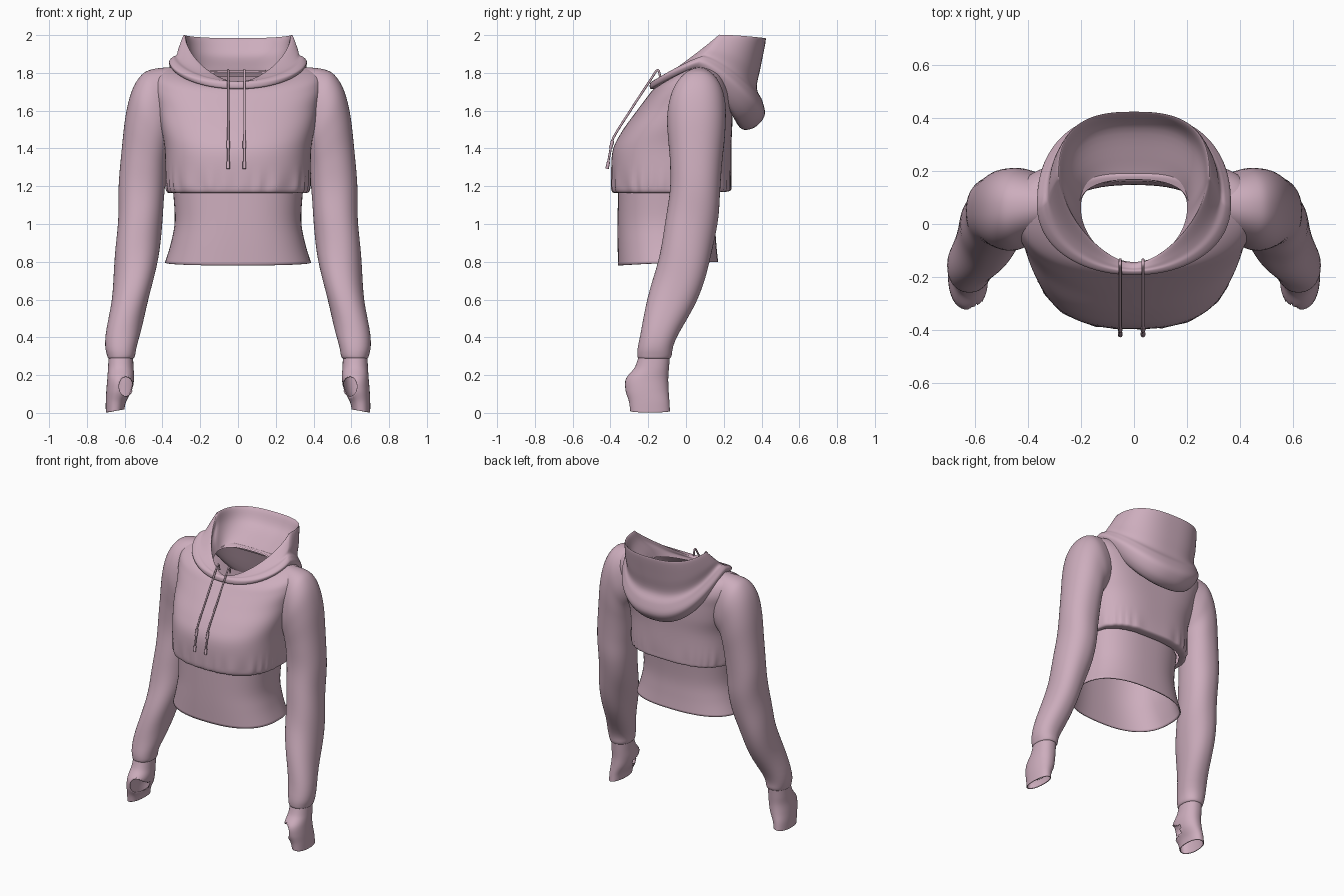
import bpy, bmesh
from math import sin, cos, pi, radians

cube = bpy.data.objects.get("Cube")
if cube:
    bpy.data.objects.remove(cube)

# One fabric colour for the whole garment
COLOUR = (0.61, 0.42, 0.51, 1)
fabric = bpy.data.materials.new("mauve_fabric")
fabric.use_nodes = True
fabric.diffuse_color = COLOUR
bsdf = next(n for n in fabric.node_tree.nodes if n.type == 'BSDF_PRINCIPLED')
bsdf.inputs["Base Color"].default_value = COLOUR
bsdf.inputs["Roughness"].default_value = 0.8


def spline(rows, steps):
    """Smoothly interpolate rows of parameters."""
    out = []
    last = len(rows) - 1
    for i in range(last):
        a, b, c, d = (rows[max(0, min(last, i + k))] for k in (-1, 0, 1, 2))
        for s in range(steps):
            t = s / steps
            out.append([q + 0.5 * t * (r - p + t * (2*p - 5*q + 4*r - u + t * (3*(q - r) + u - p)))
                        for p, q, r, u in zip(a, b, c, d)])
    return out + [list(rows[-1])]


def power(v, p):
    return abs(v) ** p * (1 if v >= 0 else -1)


def body_ring(row, t):
    """Row: half width, front y, side y, back y, front z, side z, back z, front and back squareness."""
    hx, yf, ys, yb, zf, zs, zb, pf, pb = row
    c = cos(t)
    ye, ze, p = (yf, zf, pf) if c > 0 else (yb, zb, pb)
    k = abs(c)
    return (hx * power(sin(t), p), ys + (ye - ys) * k ** p, zs + (ze - zs) * k ** 1.2)


def arm_ring(row, t):
    """Row: inner x, inner z, outer x, outer z, front y, back y."""
    xi, zi, xo, zo, yf, yb = row
    s = 0.5 + 0.5 * power(sin(t), 0.9)
    y = (yf + yb) / 2 - (yb - yf) / 2 * power(cos(t), 0.9)
    return (xi + (xo - xi) * s, y, zi + (zo - zi) * s)


def finish(obj, thickness=0, mirrored=False):
    me = obj.data
    me.materials.append(fabric)
    me.polygons.foreach_set("use_smooth", [True] * len(me.polygons))
    me.set_sharp_from_angle(angle=radians(50))
    if thickness:
        m = obj.modifiers.new("thickness", 'SOLIDIFY')
        m.thickness = thickness
        m.offset = -1
    if mirrored:
        obj.modifiers.new("mirror", 'MIRROR').use_mirror_merge = False


def loft(name, rows, ring, steps=5, segs=64, edit=None, fold=None, **kw):
    """Skin rings listed from bottom to top."""
    bm = bmesh.new()
    rings = []
    for row in spline(rows, steps):
        loop = []
        for j in range(segs):
            t = 2 * pi * j / segs
            x, y, z = ring(row, t)
            if fold:
                x, y, z = fold(x, y, z, t)
            loop.append(bm.verts.new((x, y, z)))
        rings.append(loop)
    for a, b in zip(rings, rings[1:]):
        for j in range(segs):
            k = (j + 1) % segs
            bm.faces.new((a[j], a[k], b[k], b[j]))
    if edit:
        edit(bm)
    me = bpy.data.meshes.new(name)
    bm.to_mesh(me)
    bm.free()
    obj = bpy.data.objects.new(name, me)
    bpy.context.collection.objects.link(obj)
    finish(obj, **kw)
    return obj


# Ribbed waistband, open at the bottom
loft("waistband", [
    (.387, -.36, -.08, .17, .78, .795, .80, .8, .8),
    (.355, -.362, -.09, .16, .9, .9, .9, .8, .8),
    (.335, -.362, -.09, .155, 1.02, 1.02, 1.02, .8, .8),
    (.345, -.36, -.08, .17, 1.19, 1.19, 1.19, .8, .8),
], body_ring, thickness=0.008)


# Cropped bodice with a gathered hem, running up to the neckline
def gathers(x, y, z, t):
    k = max(0, 1 - abs(z - 1.2) / 0.1) * 0.012 * sin(26 * t + 3 * sin(5 * t))
    return x * (1 + k), y * (1 + k), z


loft("bodice", [
    (.342, -.355, -.07, .18, 1.172, 1.172, 1.172, .8, .7),
    (.372, -.386, -.06, .232, 1.168, 1.168, 1.175, .8, .7),
    (.383, -.395, -.06, .24, 1.22, 1.22, 1.22, .8, .7),
    (.388, -.39, -.05, .24, 1.38, 1.4, 1.4, .8, .7),
    (.41, -.345, -.02, .245, 1.48, 1.52, 1.52, .82, .65),
    (.43, -.275, .02, .245, 1.58, 1.63, 1.62, .85, .65),
    (.45, -.215, .05, .24, 1.66, 1.73, 1.7, .85, .65),
    (.43, -.185, .06, .215, 1.7, 1.8, 1.77, .85, .7),
    (.34, -.17, .06, .19, 1.715, 1.83, 1.81, .9, .8),
    (.205, -.145, .06, .167, 1.725, 1.8, 1.81, 1, .8),
], body_ring, fold=gathers, segs=128)

# Hood: from the neck seam over the drooping back, up to the rim, and down the lining
loft("hood", [
    (.28, -.168, .04, .19, 1.715, 1.825, 1.78, .95, .8),
    (.325, -.185, .05, .27, 1.715, 1.82, 1.53, .95, .85),
    (.35, -.192, .06, .35, 1.725, 1.83, 1.505, .95, .85),
    (.365, -.19, .07, .415, 1.745, 1.86, 1.57, .95, .85),
    (.345, -.18, .08, .405, 1.755, 1.885, 1.65, 1, .85),
    (.325, -.172, .10, .375, 1.755, 1.895, 1.72, 1.05, .8),
    (.315, -.165, .13, .395, 1.755, 1.93, 1.83, 1.15, .78),
    (.29, -.155, .17, .422, 1.75, 1.995, 1.97, 1.25, .75),
    (.278, -.15, .17, .41, 1.745, 1.993, 1.97, 1.25, .75),
    (.262, -.148, .14, .36, 1.742, 1.93, 1.89, 1.2, .75),
    (.225, -.146, .08, .24, 1.738, 1.85, 1.83, 1.1, .75),
    (.2, -.143, .06, .165, 1.725, 1.79, 1.8, 1.05, .75),
], body_ring, segs=96)


# Sleeves, listed from the gathered wrist up into the shoulder
def creases(x, y, z, t):
    low = max(0, min(1, (1.3 - z) * 2)) * max(0, min(1, (z - 0.3) * 8))
    k = 0.005 * low * sin(13 * z + 2 * t)
    return x + k * sin(t), y - k * cos(t), z


loft("sleeves", [
    (.56, .288, .682, .288, -.245, -.09),
    (.546, .3, .692, .3, -.257, -.077),
    (.532, .38, .70, .38, -.252, -.055),
    (.47, .6, .673, .6, -.2, .055),
    (.43, .8, .65, .8, -.152, .128),
    (.4, 1, .637, 1, -.11, .165),
    (.39, 1.15, .632, 1.2, -.085, .18),
    (.382, 1.27, .615, 1.4, -.085, .192),
    (.375, 1.34, .594, 1.58, -.095, .205),
    (.365, 1.39, .56, 1.71, -.1, .21),
    (.35, 1.42, .51, 1.79, -.09, .21),
    (.33, 1.44, .45, 1.82, -.07, .2),
    (.3, 1.46, .36, 1.83, -.04, .18),
], arm_ring, fold=creases, mirrored=True)


# Cuffs with an oval thumb hole on the inner front
def thumb_hole(bm):
    cx, cz, rx, rz = 0.592, 0.14, 0.038, 0.053

    def dist(p):
        return (((p.x - cx) / rx) ** 2 + ((p.z - cz) / rz) ** 2) ** 0.5

    gone = []
    for f in bm.faces:
        m = f.calc_center_median()
        if m.y < -0.2 and dist(m) < 1:
            gone.append(f)
    bmesh.ops.delete(bm, geom=gone, context='FACES')
    for v in bm.verts:
        if v.is_boundary and v.co.y < -0.2 and 0.06 < v.co.z < 0.22:
            d = dist(v.co)
            if 0.7 < d < 1.4:
                v.co.x = cx + (v.co.x - cx) / d
                v.co.z = cz + (v.co.z - cz) / d


loft("cuffs", [
    (.602, .018, .70, .002, -.295, -.085),
    (.592, .06, .70, .06, -.302, -.088),
    (.562, .12, .697, .12, -.32, -.092),
    (.55, .18, .692, .18, -.318, -.094),
    (.553, .24, .688, .24, -.272, -.09),
    (.556, .3, .685, .3, -.25, -.085),
], arm_ring, steps=7, segs=80, edit=thumb_hole, thickness=0.005, mirrored=True)


# Drawstrings hanging from the neck, each ending in a thicker tip
def cord(name, points, radius):
    cu = bpy.data.curves.new(name, 'CURVE')
    cu.dimensions = '3D'
    cu.bevel_depth = radius
    cu.bevel_resolution = 2
    cu.use_fill_caps = True
    sp = cu.splines.new('POLY')
    sp.points.add(len(points) - 1)
    for p, co in zip(sp.points, points):
        p.co = (*co, 1)
    sp.use_smooth = True
    cu.materials.append(fabric)
    bpy.context.collection.objects.link(bpy.data.objects.new(name, cu))


for side, x in (("right", -0.052), ("left", 0.034)):
    cord(side + "_drawstring", spline([
        (x, -.135, 1.77), (x, -.15, 1.815), (x, -.19, 1.76), (x, -.295, 1.6),
        (x, -.385, 1.455), (x, -.402, 1.38), (x, -.415, 1.31)], 5), 0.006)
    cord(side + "_drawstring_knot", [(x, -.388, 1.44), (x, -.4, 1.4)], 0.009)
    cord(side + "_drawstring_tip", [(x, -.41, 1.33), (x, -.418, 1.292)], 0.009)
